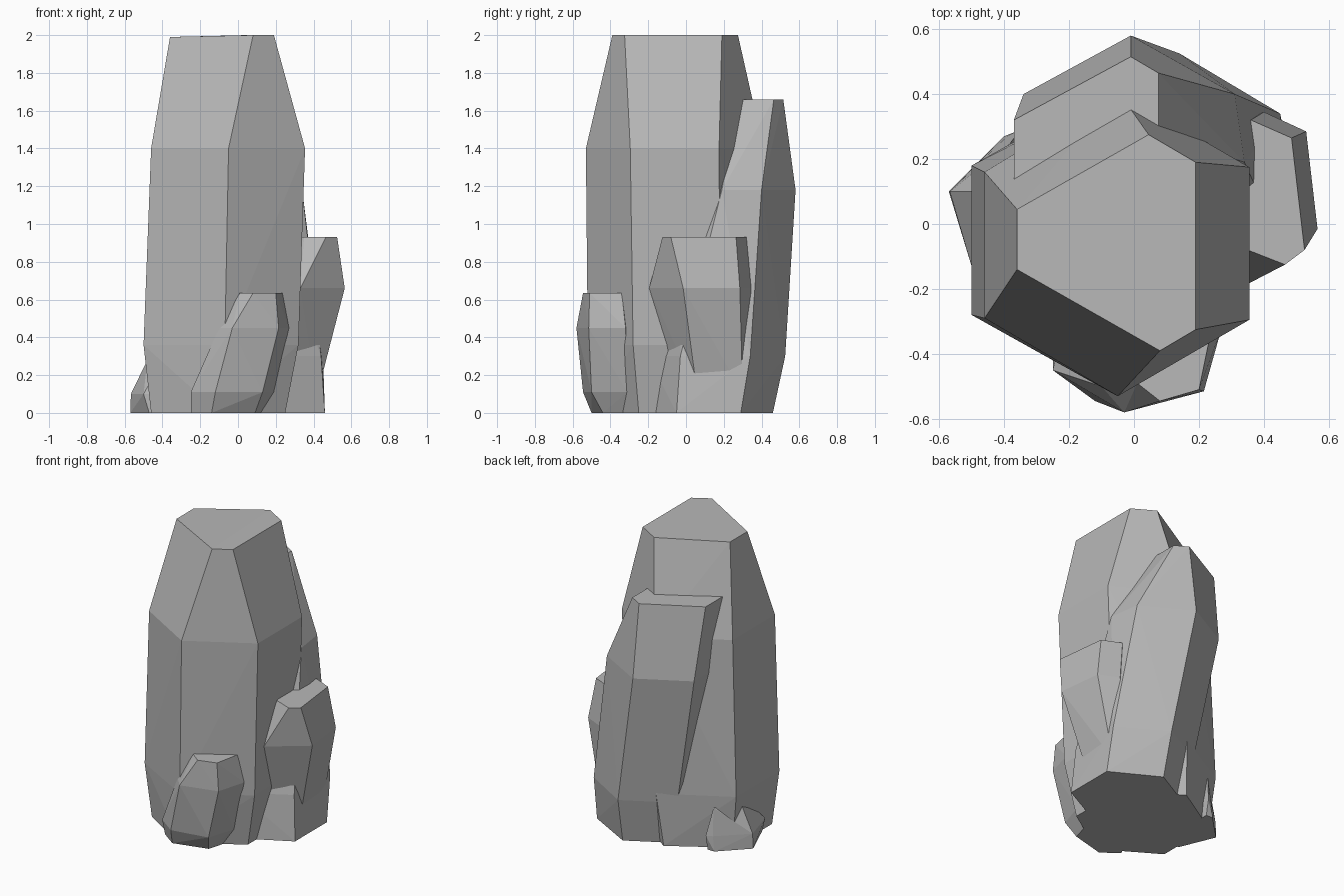
import bpy, bmesh

stone = bpy.data.materials.new("grey_stone")
stone.diffuse_color = (0.48, 0.48, 0.48, 1)


def crystal(name, rings):
    """Faceted crystal: convex skin around rings of (height, outline points)."""
    bm = bmesh.new()
    for z, outline in rings:
        for x, y in outline:
            bm.verts.new((x, y, z))
    res = bmesh.ops.convex_hull(bm, input=bm.verts[:])
    bmesh.ops.delete(bm, geom=list({v for v in res["geom_interior"] + res["geom_unused"]
                                    if isinstance(v, bmesh.types.BMVert)}), context='VERTS')
    bmesh.ops.dissolve_limit(bm, angle_limit=0.02, verts=bm.verts[:], edges=bm.edges[:])
    bmesh.ops.recalc_face_normals(bm, faces=bm.faces[:])
    me = bpy.data.meshes.new(name)
    bm.to_mesh(me)
    bm.free()
    me.materials.append(stone)
    ob = bpy.data.objects.new(name, me)
    bpy.context.collection.objects.link(ob)


# tall central crystal
crystal("main_crystal", [
    (0, [(-.46, -.26), (-.1, -.48), (.25, -.25), (.25, .15), (-.1, .38), (-.46, .16)]),
    (.36, [(-.5, -.28), (-.07, -.52), (.32, -.28), (.32, .18), (-.07, .42), (-.5, .18)]),
    (1.4, [(-.46, -.29), (-.05, -.53), (.355, -.295), (.355, .175), (-.05, .41), (-.46, .16)]),
    (1.99, [(-.36, -.14), (-.36, .045)]),
    (2, [(.08, -.39), (.19, -.325), (.19, .19), (.045, .275)]),
])

# second crystal leaning up behind it
crystal("back_crystal", [
    (0, [(.46, .29), (.15, .46), (-.14, .3), (-.14, 0), (.25, -.16), (.46, -.05)]),
    (.3, [(.45, .34), (.14, .525), (-.18, .35), (-.18, 0), (.14, -.2), (.44, -.03)]),
    (1.18, [(-.34, .4), (-.01, .58), (.31, .4), (.34, .19), (.1, 0), (-.34, .05)]),
    (1.66, [(-.37, .32), (-.01, .515), (.075, .465), (.075, .28), (-.1, .15), (-.37, .1)]),
])

# short crystal leaning out to the right
crystal("right_crystal", [
    (.1, [(.2, -.1), (.42, .06), (.42, .3), (.3, .33), (.1, .25), (.1, 0)]),
    (.66, [(.33, -.195), (.565, -.015), (.53, .285), (.4, .345), (.2, .25), (.2, -.1)]),
    (.93, [(.3, 0), (.35, -.08), (.465, -.125), (.525, -.08), (.485, .265), (.36, .32), (.3, .28)]),
])

# small crystal at the front
crystal("front_crystal", [
    (0, [(.13, -.3), (.09, -.44), (-.14, -.5), (-.25, -.42), (-.15, -.25), (.1, -.2)]),
    (.11, [(.19, -.31), (.13, -.5), (-.12, -.545), (-.25, -.45), (-.2, -.25)]),
    (.45, [(.27, -.32), (.215, -.515), (-.03, -.58), (-.1, -.5), (-.05, -.3)]),
    (.635, [(.235, -.34), (.2, -.51), (.08, -.545), (.01, -.49), (.04, -.33)]),
])

# low stub on the left
crystal("left_stub", [
    (0, [(-.57, .1), (-.47, -.14), (-.35, -.1), (-.35, .27), (-.4, .27)]),
    (.1, [(-.567, .1), (-.5, -.13), (-.35, -.1), (-.35, .29), (-.39, .27)]),
    (.28, [(-.48, .1), (-.4, 0), (-.38, .25)]),
])
